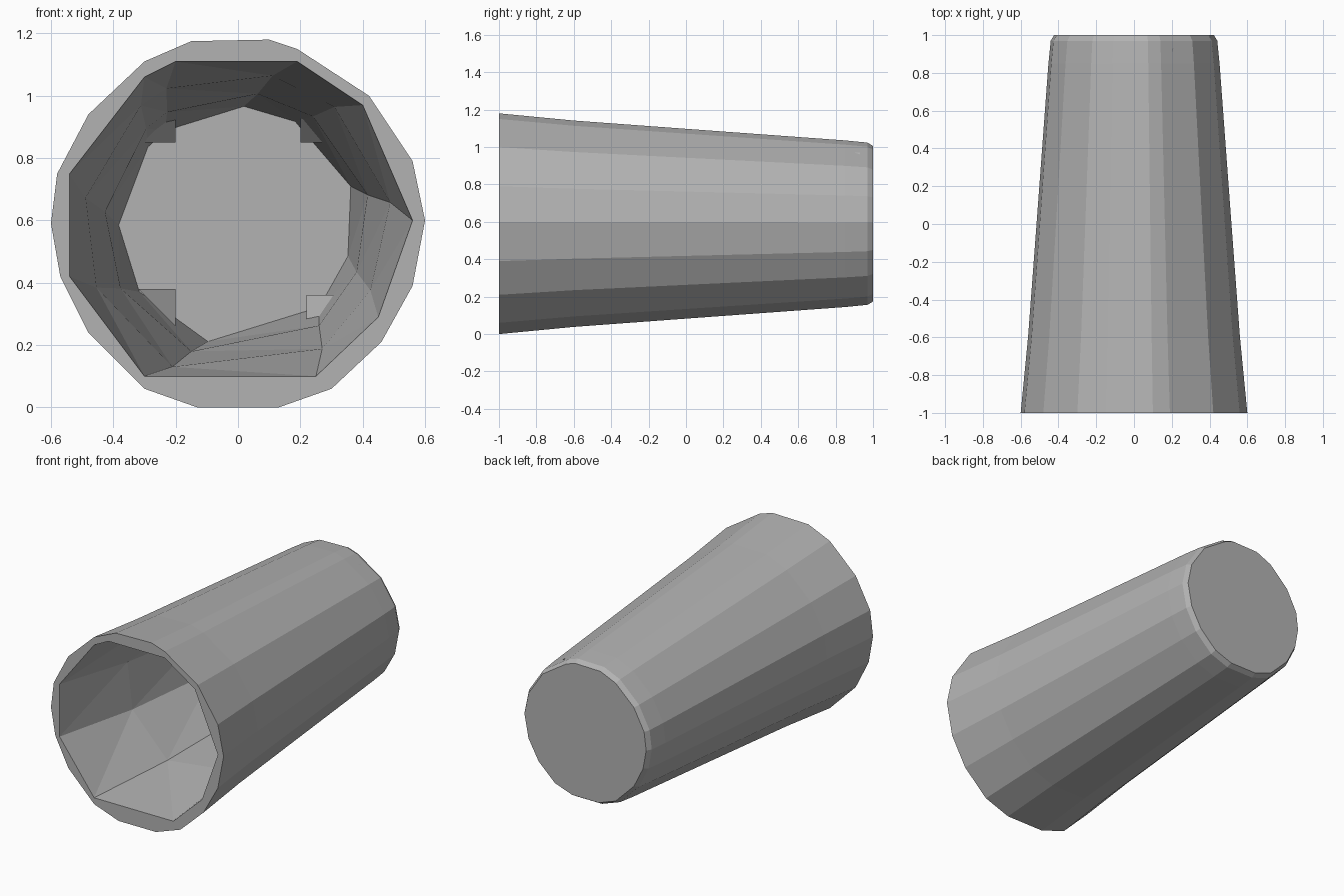
import bpy, bmesh
from math import sin, cos
from mathutils import Vector

cube = bpy.data.objects.get("Cube")
if cube:
    bpy.data.objects.remove(cube, do_unlink=True)

grey = bpy.data.materials.new("plain grey")
grey.use_nodes = True
grey.diffuse_color = (0.45, 0.45, 0.45, 1)
grey.node_tree.nodes["Principled BSDF"].inputs["Base Color"].default_value = (0.45, 0.45, 0.45, 1)

AXIS_Z = 0.59

# Mouth cross-sections as (x, z)
OUTER = [(.6, .6), (.56, .79), (.42, 1.0), (.19, 1.15), (.1, 1.18), (-.15, 1.175),
         (-.3, 1.11), (-.48, .94), (-.58, .75), (-.6, .59), (-.57, .42), (-.48, .24),
         (-.3, .06), (-.13, 0), (.13, 0), (.3, .06), (.46, .21), (.56, .39)]
INNER = [(.56, .6), (.4, .97), (.19, 1.11), (-.2, 1.11), (-.3, 1.06), (-.54, .75),
         (-.54, .42), (-.3, .1), (.25, .1), (.45, .29)]

# Stations along the length as (y, scale, twist)
OUTER_STEPS = [(-1, 1, 0), (-.6, .935, 0), (0, .86, 0), (.85, .755, 0), (.97, .735, 0), (1, .705, 0)]
INNER_STEPS = [(-1, 1, 0), (-.4, .88, .12), (.3, .76, .2), (.92, .68, .3)]


def finish(bm, name):
    bmesh.ops.recalc_face_normals(bm, faces=bm.faces)
    mesh = bpy.data.meshes.new(name)
    bm.to_mesh(mesh)
    bm.free()
    mesh.materials.append(grey)
    obj = bpy.data.objects.new(name, mesh)
    bpy.context.collection.objects.link(obj)
    return obj


def ring(bm, profile, step):
    y, s, t = step
    verts = []
    for x, z in profile:
        z -= AXIS_Z
        verts.append(bm.verts.new((s * (x * cos(t) - z * sin(t)), y,
                                   AXIS_Z + s * (x * sin(t) + z * cos(t)))))
    return verts


def loft(bm, profile, steps):
    rings = [ring(bm, profile, step) for step in steps]
    n = len(profile)
    for a, b in zip(rings, rings[1:]):
        for i in range(n):
            j = (i + 1) % n
            bm.faces.new((a[i], a[j], b[j], b[i]))
    bm.faces.new(rings[-1])
    return [bm.edges.get((rings[0][i], rings[0][(i + 1) % n])) for i in range(n)]


# Tapered cup: outer wall with rounded base, faceted cavity and flat rim
bm = bmesh.new()
rim = loft(bm, OUTER, OUTER_STEPS) + loft(bm, INNER, INNER_STEPS)
bmesh.ops.triangle_fill(bm, use_beauty=True, edges=rim, normal=Vector((0, -1, 0)))
bmesh.ops.triangulate(bm, faces=[f for f in bm.faces if len(f.verts) == 4])
finish(bm, "cup_shell")


# Faceted chips in the corners where the cavity meets its floor
def chip(name, x, z, size):
    sx = 1 if x > 0 else -1
    sz = 1 if z > AXIS_Z else -1
    bm = bmesh.new()
    for dx, dz, y in ((0, 0, .93), (1, 0, .93), (0, 1, .93), (0, 0, .75), (1, 0, .6), (0, 1, .6)):
        bm.verts.new((x + sx * dx * size, y, z + sz * dz * size))
    bmesh.ops.convex_hull(bm, input=bm.verts)
    finish(bm, name)


for name, x, z in (("upper_right_chip", -.2, .85), ("upper_left_chip", .2, .85),
                   ("lower_right_chip", -.2, .38), ("lower_left_chip", .22, .36)):
    chip(name, x, z, .12)
